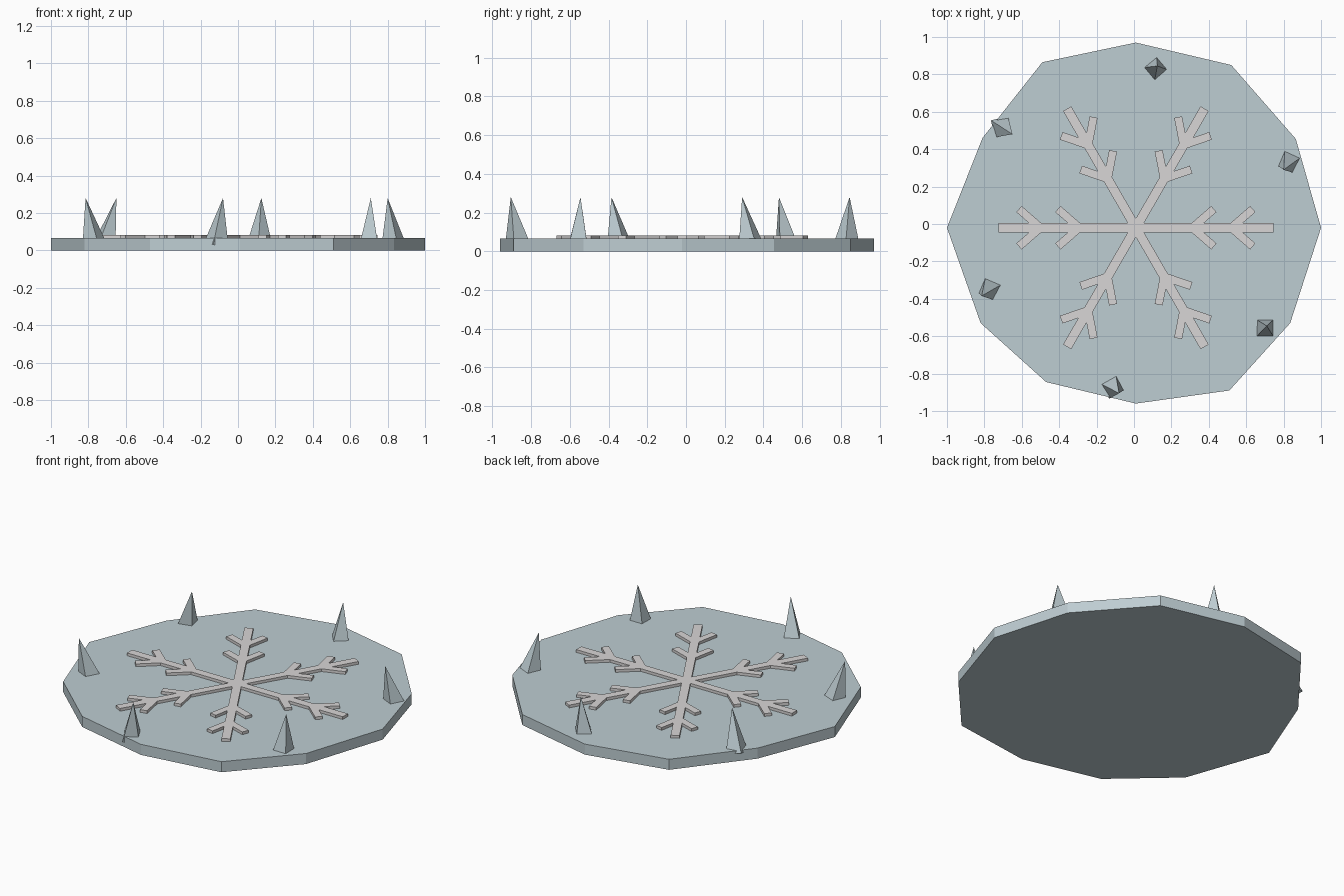
import bpy, bmesh, math
from mathutils import Vector, Matrix

if "Cube" in bpy.data.objects:
    bpy.data.objects.remove(bpy.data.objects["Cube"])


def material(name, colour):
    m = bpy.data.materials.new(name)
    m.diffuse_color = (*colour, 1.0)
    m.use_nodes = True
    m.node_tree.nodes["Principled BSDF"].inputs["Base Color"].default_value = m.diffuse_color
    return m


ICE = material("pale blue ice", (0.515, 0.610, 0.645))
FROST = material("pale grey frost", (0.69, 0.675, 0.675))


def add_object(name, bm, mat):
    bmesh.ops.recalc_face_normals(bm, faces=bm.faces[:])
    mesh = bpy.data.meshes.new(name)
    bm.to_mesh(mesh)
    bm.free()
    mesh.materials.append(mat)
    obj = bpy.data.objects.new(name, mesh)
    bpy.context.collection.objects.link(obj)
    return obj


def slab(name, outline, z0, z1, mat):
    """Flat outline extruded from z0 up to z1."""
    bm = bmesh.new()
    face = bm.faces.new([bm.verts.new((x, y, z0)) for x, y in outline])
    out = bmesh.ops.extrude_face_region(bm, geom=[face], use_keep_orig=True)
    top = [v for v in out["geom"] if isinstance(v, bmesh.types.BMVert)]
    bmesh.ops.translate(bm, verts=top, vec=(0, 0, z1 - z0))
    return add_object(name, bm, mat)


# Uneven twelve-sided ice disc
DISC_TOP = 0.065
rim = [(1.0, -0.02), (0.865, 0.455), (0.52, 0.85), (0.01, 0.97),
       (-0.49, 0.865), (-0.81, 0.46), (-1.0, -0.02), (-0.82, -0.53),
       (-0.47, -0.845), (0.01, -0.96), (0.51, -0.89), (0.835, -0.53)]
slab("ice_disc", rim, 0.0, DISC_TOP, ICE)

# Raised snowflake: one arm outline, mirrored and repeated six times
HALF, BRANCH_HALF, LENGTH = 0.025, 0.0215, 0.735
ANGLE = math.radians(41)
ca, sa = math.cos(ANGLE), math.sin(ANGLE)


def branch(tip_x, tip_y):
    """Four outline points of a side branch leaving the arm edge."""
    edge_x = tip_x - (tip_y - HALF) * ca / sa
    dx, dy = -BRANCH_HALF * sa, BRANCH_HALF * ca
    return [(edge_x - BRANCH_HALF / sa, HALF), (tip_x + dx, tip_y + dy),
            (tip_x - dx, tip_y - dy), (edge_x + BRANCH_HALF / sa, HALF)]


upper = branch(0.417, 0.10) + branch(0.625, 0.10) + [(LENGTH, HALF)]
lower = [(x, -y) for x, y in upper]
notch = (HALF / math.tan(math.radians(30)), HALF)
arm = lower + upper[::-1] + [notch]
flake = []
for i in range(6):
    turn = Matrix.Rotation(math.radians(60 * i), 2)
    for p in arm:
        q = turn @ Vector(p)
        flake.append((q.x + 0.01, q.y - 0.02))
slab("snowflake", flake, DISC_TOP - 0.005, 0.082, FROST)

# Leaning four-sided ice spikes: base centre, tip, corner angle
BASE_Z, TIP_Z, RADIUS = 0.037, 0.28, 0.067
spikes = [((0.115, 0.83), (0.125, 0.845), 85),
          ((0.83, 0.335), (0.80, 0.29), 20),
          ((0.70, -0.557), (0.71, -0.545), 45),
          ((-0.115, -0.87), (-0.08, -0.905), 75),
          ((-0.77, -0.345), (-0.815, -0.385), 20),
          ((-0.71, 0.52), (-0.65, 0.48), 58)]
for n, (base, tip, corner) in enumerate(spikes, 1):
    foot, point = Vector((*base, BASE_Z)), Vector((*tip, TIP_Z))
    lean = Vector((0, 0, 1)).rotation_difference(point - foot)
    bm = bmesh.new()
    ring = []
    for k in range(4):
        a = math.radians(corner + 90 * k)
        offset = Vector((RADIUS * math.cos(a), RADIUS * math.sin(a), 0))
        ring.append(bm.verts.new(foot + lean @ offset))
    apex = bm.verts.new(point)
    bm.faces.new(ring)
    for k in range(4):
        bm.faces.new((ring[k], ring[(k + 1) % 4], apex))
    add_object(f"ice_spike_{n}", bm, ICE)
